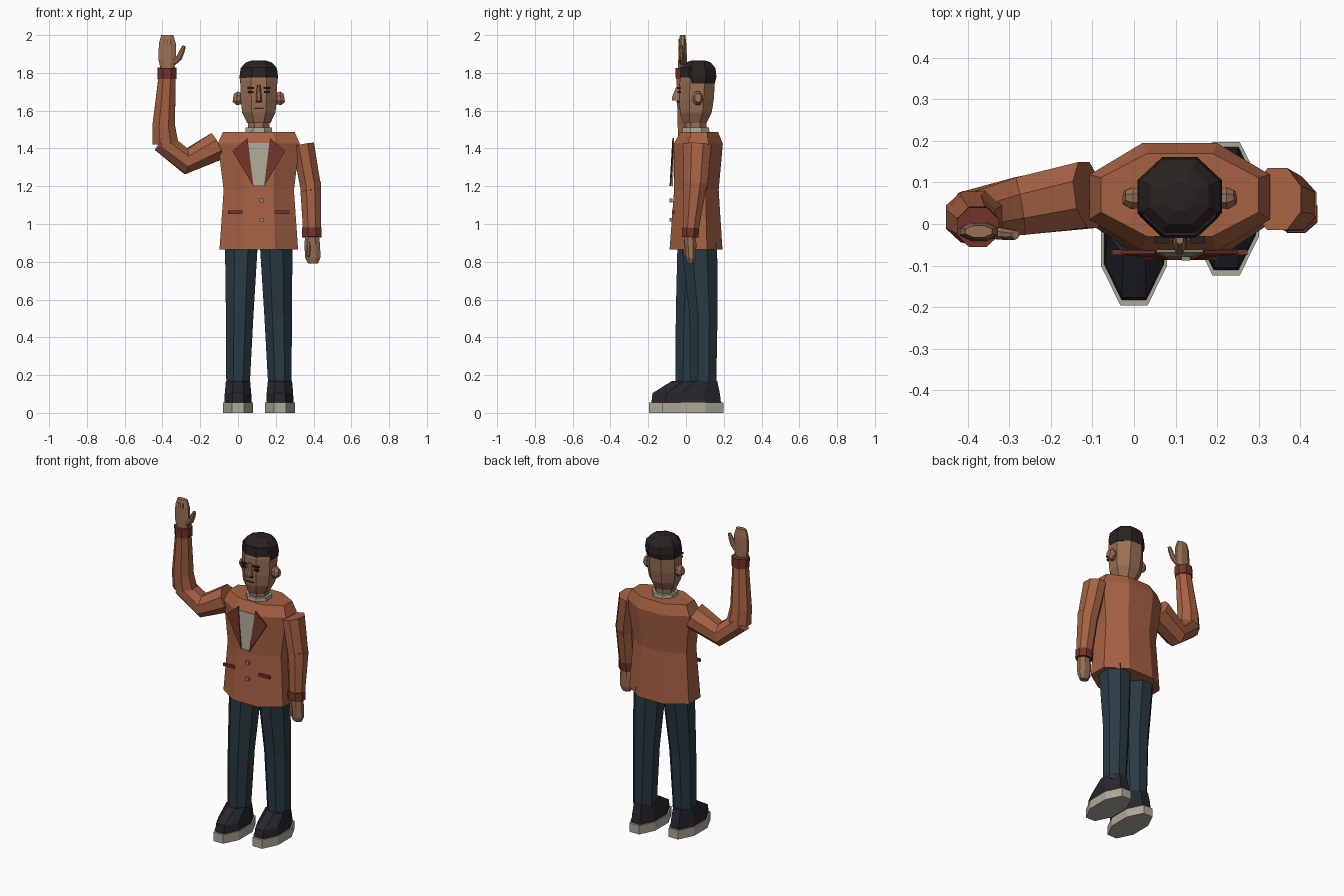
import bpy, bmesh, math
from mathutils import Vector


def mat(name, *rgb):
    m = bpy.data.materials.new(name)
    m.diffuse_color = (*rgb, 1)
    return m


JACKET = mat("jacket_rust", 0.38, 0.12, 0.055)
TRIM = mat("trim_dark_rust", 0.17, 0.035, 0.022)
DENIM = mat("trouser_blue", 0.022, 0.042, 0.056)
LEATHER = mat("shoe_black", 0.018, 0.02, 0.025)
CREAM = mat("cream", 0.42, 0.40, 0.32)
SKIN = mat("skin", 0.32, 0.16, 0.09)
HAIR = mat("hair_dark", 0.022, 0.016, 0.015)
GREY = mat("button_grey", 0.25, 0.25, 0.24)

CX, CY = 0.11, 0.06          # body axis
X, Y = Vector((1, 0, 0)), Vector((0, 1, 0))
K = math.cos(math.pi / 8)    # octagon corner radius for unit flats


def finish(name, bm, m):
    bmesh.ops.recalc_face_normals(bm, faces=bm.faces)
    me = bpy.data.meshes.new(name)
    bm.to_mesh(me)
    bm.free()
    me.materials.append(m)
    ob = bpy.data.objects.new(name, me)
    bpy.context.collection.objects.link(ob)
    return ob


def skin_rings(name, rings, m):
    """Join octagon rings given as (centre, u axis, v axis)."""
    bm = bmesh.new()
    loops = []
    for c, u, v in rings:
        angs = [math.pi / 8 + i * math.pi / 4 for i in range(8)]
        loops.append([bm.verts.new(c + (u * math.cos(t) + v * math.sin(t)) / K) for t in angs])
    for p, q in zip(loops, loops[1:]):
        for i in range(8):
            j = (i + 1) % 8
            bm.faces.new((p[i], p[j], q[j], q[i]))
    bm.faces.new(loops[0])
    bm.faces.new(loops[-1])
    return finish(name, bm, m)


def stack(name, rings, m):
    """Horizontal rings: (x, y, z, half width, half depth)."""
    return skin_rings(name, [(Vector((x, y, z)), X * a, Y * b) for x, y, z, a, b in rings], m)


def tube(name, pts, m):
    """Bent tube: (x, y, z, half width, half depth), sections across the path."""
    ps = [Vector(p[:3]) for p in pts]
    rings = []
    for i, p in enumerate(pts):
        t = (ps[min(i + 1, len(ps) - 1)] - ps[max(i - 1, 0)]).normalized()
        u = t.cross(Y).normalized()
        rings.append((ps[i], u * p[3], u.cross(t) * p[4]))
    return skin_rings(name, rings, m)


def plate(name, pts, thick, m):
    """Flat panel extruded backwards in y."""
    bm = bmesh.new()
    f = bm.faces.new([bm.verts.new(p) for p in pts])
    ext = bmesh.ops.extrude_face_region(bm, geom=[f], use_keep_orig=True)
    bmesh.ops.translate(bm, vec=(0, thick, 0),
                        verts=[v for v in ext["geom"] if isinstance(v, bmesh.types.BMVert)])
    return finish(name, bm, m)


def box(name, c, s, m):
    bm = bmesh.new()
    bmesh.ops.create_cube(bm, size=1)
    for v in bm.verts:
        v.co = Vector((v.co.x * s[0] + c[0], v.co.y * s[1] + c[1], v.co.z * s[2] + c[2]))
    return finish(name, bm, m)


# Jacket body
stack("jacket", [(CX, 0.053, 0.865, 0.208, 0.14), (CX, 0.055, 1.18, 0.186, 0.118),
                 (CX, 0.065, 1.425, 0.217, 0.13), (CX, 0.07, 1.487, 0.19, 0.10)], JACKET)

# Shirt front, lapels, pockets, buttons
plate("shirt_front", [(CX - 0.056, -0.068, 1.43), (CX + 0.056, -0.068, 1.43),
                      (CX + 0.03, -0.08, 1.2), (CX - 0.03, -0.08, 1.2)], 0.01, CREAM)
for s, side in ((-1, "right"), (1, "left")):
    plate("lapel_" + side, [(CX + s * 0.06, -0.072, 1.455), (CX + s * 0.14, -0.072, 1.385),
                            (CX + s * 0.028, -0.087, 1.2)], 0.008, TRIM)
    box("pocket_" + side, (CX + s * 0.123, -0.068, 1.062), (0.08, 0.014, 0.017), TRIM)
for z in (1.125, 1.022):
    box("button", (0.125, -0.08, z), (0.02, 0.016, 0.02), GREY)

# Legs and shoes: top centre, knee and ankle follow the stride
for side, tx, fx, ty, ky, ay, fy in (("right", 0.018, 0.0, 0.05, 0.02, 0.012, -0.035),
                                     ("left", 0.202, 0.222, 0.07, 0.093, 0.092, 0.037)):
    stack("trouser_leg_" + side, [(fx, ay, 0.14, 0.062, 0.068),
                                  ((tx + fx) / 2, ky, 0.52, 0.073, 0.074),
                                  (tx, ty, 0.90, 0.087, 0.095)], DENIM)
    stack("shoe_sole_" + side, [(fx, fy, 0, 0.079, 0.161), (fx, fy, 0.055, 0.079, 0.161)], CREAM)
    stack("shoe_upper_" + side, [(fx, fy, 0.055, 0.072, 0.148), (fx, fy, 0.105, 0.07, 0.142),
                                 (fx, fy + 0.045, 0.17, 0.064, 0.083)], LEATHER)

# Raised arm
tube("raised_upper_sleeve", [(-0.11, 0.07, 1.412, 0.075, 0.08), (-0.275, 0.043, 1.332, 0.067, 0.07),
                             (-0.402, 0.02, 1.435, 0.058, 0.056)], JACKET)
tube("raised_forearm_sleeve", [(-0.385, 0.02, 1.43, 0.068, 0.06), (-0.393, 0.012, 1.52, 0.06, 0.056),
                               (-0.376, -0.008, 1.78, 0.045, 0.042)], JACKET)
tube("raised_cuff", [(-0.376, -0.006, 1.768, 0.05, 0.048), (-0.376, -0.008, 1.828, 0.05, 0.048)], TRIM)
stack("raised_hand", [(-0.374, -0.018, 1.82, 0.036, 0.024), (-0.374, -0.018, 1.87, 0.047, 0.023),
                      (-0.374, -0.018, 1.955, 0.045, 0.02), (-0.374, -0.018, 2.0, 0.032, 0.014)], SKIN)
tube("raised_thumb", [(-0.35, -0.02, 1.85, 0.018, 0.015), (-0.312, -0.024, 1.88, 0.016, 0.014),
                      (-0.296, -0.026, 1.915, 0.014, 0.013), (-0.285, -0.026, 1.943, 0.009, 0.01)], SKIN)
for i in (-1, 0, 1):
    box("finger_gap", (-0.374 + i * 0.017, -0.037, 1.965), (0.004, 0.004, 0.03), TRIM)

# Lowered arm
tube("lowered_upper_sleeve", [(0.345, 0.06, 1.42, 0.058, 0.075), (0.382, 0.05, 1.21, 0.055, 0.064),
                              (0.386, 0.042, 1.17, 0.052, 0.06)], JACKET)
tube("lowered_forearm_sleeve", [(0.384, 0.05, 1.22, 0.056, 0.062), (0.391, 0.025, 0.97, 0.047, 0.042)], JACKET)
tube("lowered_cuff", [(0.391, 0.025, 0.98, 0.051, 0.045), (0.391, 0.022, 0.93, 0.051, 0.044)], TRIM)
stack("lowered_hand", [(0.392, 0.022, 0.94, 0.036, 0.03), (0.393, 0.024, 0.89, 0.042, 0.031),
                       (0.396, 0.026, 0.82, 0.04, 0.026), (0.397, 0.026, 0.79, 0.026, 0.018)], SKIN)
tube("lowered_thumb", [(0.375, 0.005, 0.92, 0.014, 0.014), (0.37, -0.004, 0.83, 0.01, 0.01)], SKIN)

# Neck, collar and head
stack("neck", [(CX, 0.05, 1.47, 0.056, 0.056), (CX, 0.052, 1.57, 0.056, 0.058)], SKIN)
stack("shirt_collar", [(CX, 0.052, 1.48, 0.072, 0.072), (CX, 0.052, 1.51, 0.07, 0.07)], CREAM)
stack("head", [(CX, 0.046, 1.535, 0.062, 0.062), (CX, 0.052, 1.59, 0.088, 0.084),
               (CX, 0.056, 1.66, 0.096, 0.091), (CX, 0.06, 1.76, 0.097, 0.093),
               (CX, 0.062, 1.82, 0.09, 0.085)], SKIN)
stack("hair", [(CX, 0.068, 1.745, 0.098, 0.085), (CX, 0.066, 1.78, 0.102, 0.095),
               (CX, 0.066, 1.825, 0.096, 0.09), (CX, 0.066, 1.855, 0.07, 0.066),
               (CX, 0.066, 1.866, 0.035, 0.035)], HAIR)
stack("hair_front", [(CX, 0.045, 1.775, 0.09, 0.078), (CX, 0.052, 1.83, 0.088, 0.08)], HAIR)

# Ears, brows, eyes
for s, side in ((-1, "right"), (1, "left")):
    tube("ear_" + side, [(CX + s * 0.088, 0.062, 1.665, 0.03, 0.022), (CX + s * 0.115, 0.062, 1.665, 0.036, 0.026),
                         (CX + s * 0.134, 0.064, 1.668, 0.022, 0.016)], SKIN)
    box("eyebrow_" + side, (CX + s * 0.043, -0.038, 1.72), (0.036, 0.018, 0.009), HAIR)
    box("eye_" + side, (CX + s * 0.043, -0.037, 1.698), (0.03, 0.014, 0.01), HAIR)

# Nose, moustache, mouth
stack("nose", [(CX, -0.045, 1.655, 0.016, 0.028), (CX, -0.045, 1.672, 0.015, 0.029),
               (CX, -0.036, 1.735, 0.009, 0.012)], SKIN)
box("moustache", (CX, -0.042, 1.648), (0.036, 0.014, 0.008), HAIR)
box("mouth", (CX, -0.036, 1.613), (0.05, 0.01, 0.006), TRIM)
